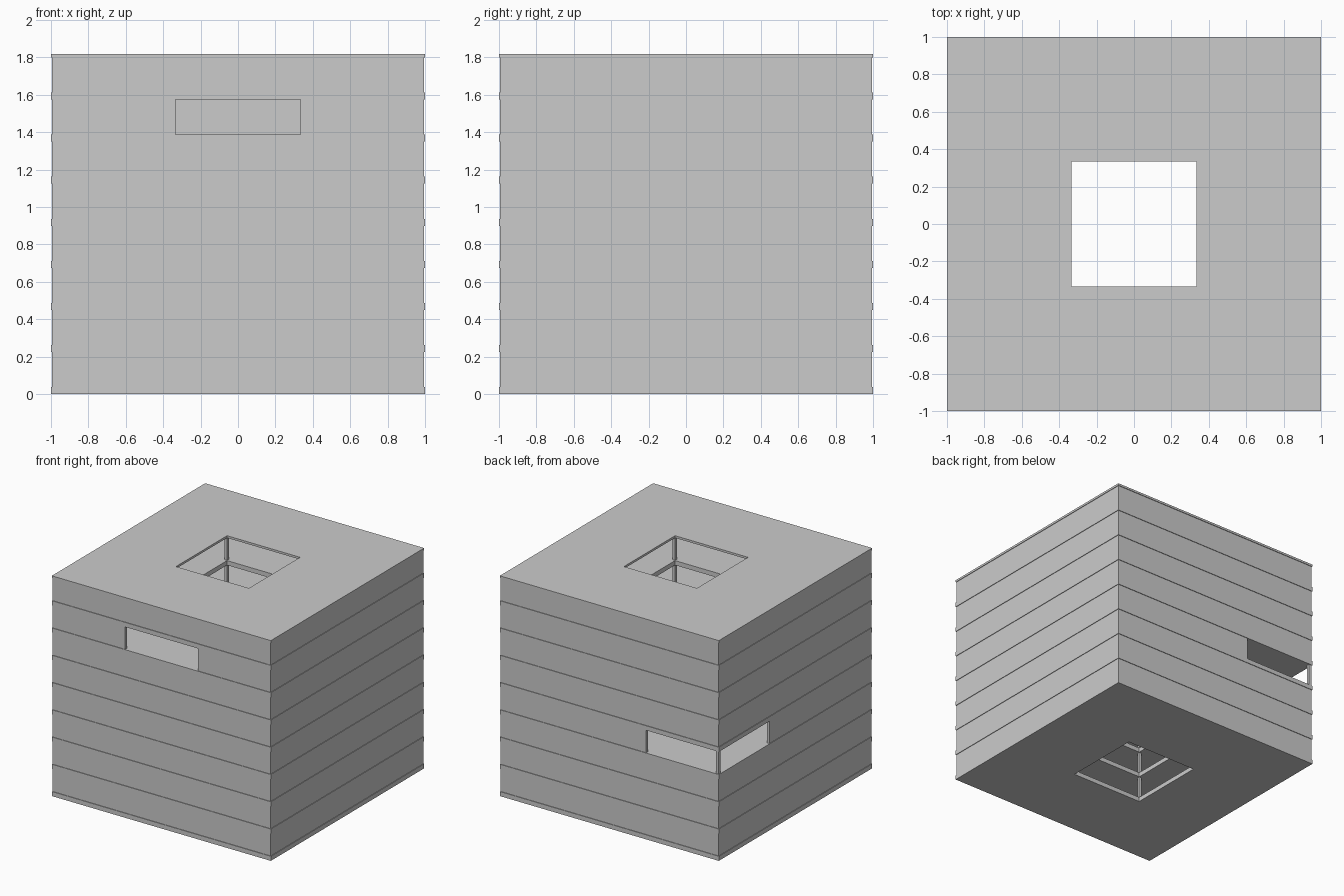
import bpy, bmesh
from mathutils import Matrix, Vector
from math import pi

if "Cube" in bpy.data.objects:
    bpy.data.objects.remove(bpy.data.objects["Cube"])

FLOORS = 8
STEP = 0.225      # storey height
SLAB = 0.0375     # floor slab thickness
ROOF = 0.018      # roof slab thickness
CELL = 1 / 3      # half width of the courtyard
OUT = 0.995       # outer wall face
T = 0.024         # wall and post thickness


def finish(bm, name):
    bmesh.ops.recalc_face_normals(bm, faces=bm.faces)
    me = bpy.data.meshes.new(name)
    bm.to_mesh(me)
    bm.free()
    ob = bpy.data.objects.new(name, me)
    bpy.context.collection.objects.link(ob)


def box(bm, lo, hi, turn=0):
    lo, hi = Vector(lo), Vector(hi)
    m = (Matrix.Rotation(turn * pi / 2, 4, 'Z') @ Matrix.Translation((lo + hi) / 2)
         @ Matrix.Diagonal((*(hi - lo), 1)))
    bmesh.ops.create_cube(bm, size=1, matrix=m)


def ring_slab(name, z, h):
    # square slab with a square courtyard opening
    bm = bmesh.new()
    corners = [(-1, -1), (1, -1), (1, 1), (-1, 1)]
    outer, inner = ([bm.verts.new((x * r, y * r, z)) for x, y in corners] for r in (1, CELL))
    for i in range(4):
        j = (i + 1) % 4
        bm.faces.new((outer[i], outer[j], inner[j], inner[i]))
    flat = [e for e in bm.edges if len(e.link_faces) == 2]
    geo = bmesh.ops.extrude_face_region(bm, geom=bm.faces[:], use_keep_orig=True)
    bmesh.ops.translate(bm, verts=[v for v in geo['geom'] if isinstance(v, bmesh.types.BMVert)],
                        vec=(0, 0, h))
    finish(bm, name)


# Floor slabs and roof
for k in range(FLOORS):
    ring_slab(f"floor_slab_{k}", k * STEP, SLAB)
ring_slab("roof_slab", FLOORS * STEP, ROOF)

# Outer walls; turn 0..3 = front, right, back, left; missing bays are openings
openings = {(6, 0): 1, (3, 2): 2, (3, 3): 0}
edge = OUT - T
bays = [-edge, -CELL, CELL, edge]
for k in range(FLOORS):
    z0, z1 = k * STEP + SLAB, (k + 1) * STEP
    walls, posts = bmesh.new(), bmesh.new()
    for turn in range(4):
        gap = openings.get((k, turn))
        spans = [(0, 3)] if gap is None else [(0, gap), (gap + 1, 3)]
        for a, b in spans:
            if b > a:
                box(walls, (bays[a], -OUT, z0), (bays[b], -edge, z1), turn)
        # Corner posts, outside and at the courtyard
        box(posts, (-OUT, -OUT, z0), (-edge, -edge, z1), turn)
        c = CELL + 0.003
        box(posts, (-c - T, -c - T, z0), (-c, -c, z1), turn)
    finish(walls, f"outer_walls_{k}")
    finish(posts, f"corner_posts_{k}")
